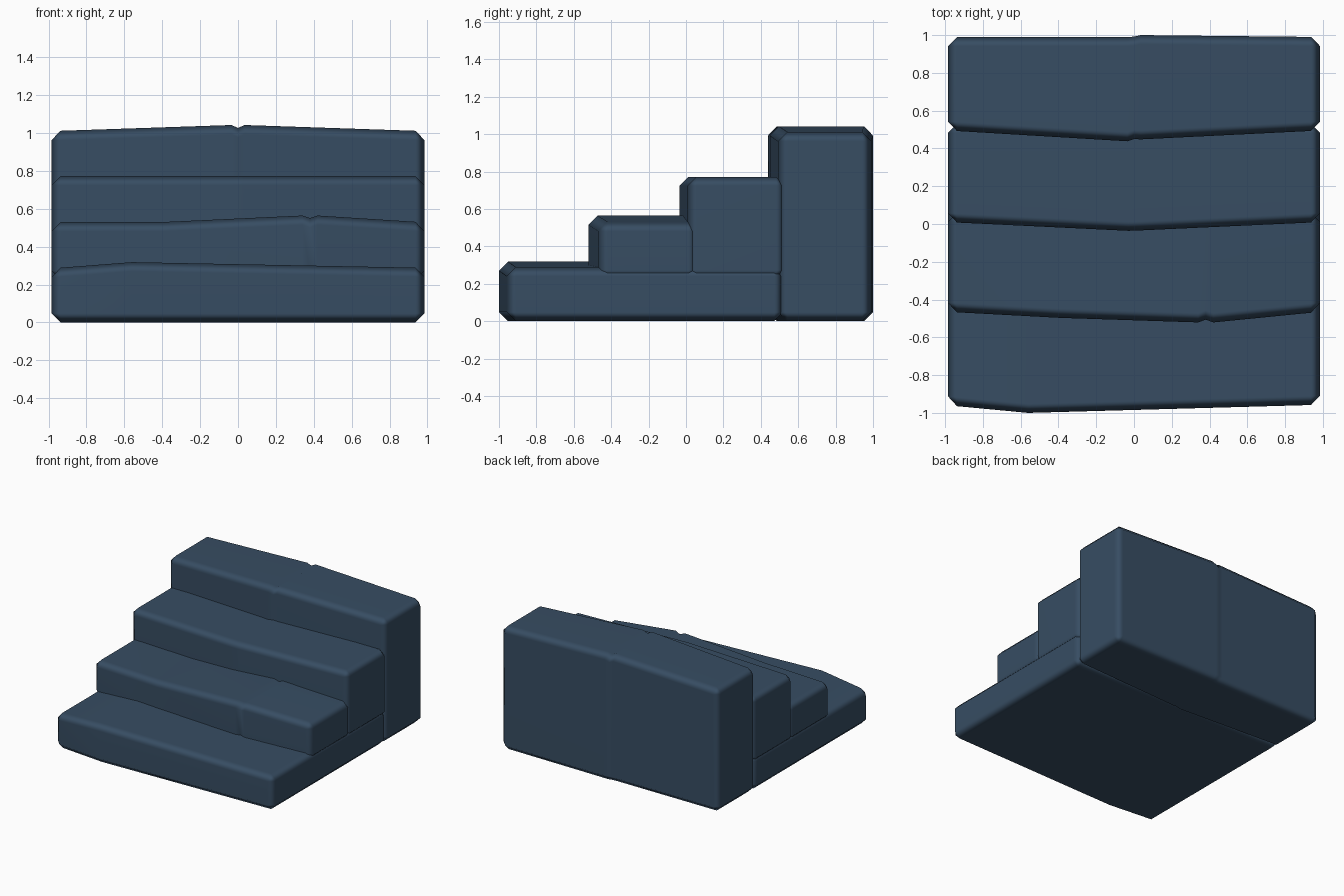
import bpy, bmesh

if "Cube" in bpy.data.objects:
    bpy.data.objects.remove(bpy.data.objects["Cube"])

stone = bpy.data.materials.new("slate_blue_stone")
stone.diffuse_color = (0.038, 0.074, 0.124, 1)
stone.use_nodes = True
stone.node_tree.nodes["Principled BSDF"].inputs["Base Color"].default_value = stone.diffuse_color

W = 0.985      # half width of every slab
CHAMFER = 0.048


def slab(name, z0, sections):
    """Loft box sections along x: (x, front_y, back_y, top_z), then chamfer the edges."""
    bm = bmesh.new()
    rings = [[bm.verts.new((x, yf, z0)), bm.verts.new((x, yb, z0)),
              bm.verts.new((x, yb, zt)), bm.verts.new((x, yf, zt))][:]
             for x, yf, yb, zt in sections]
    for a, b in zip(rings, rings[1:]):
        for i in range(4):
            j = (i + 1) % 4
            bm.faces.new((a[i], a[j], b[j], b[i]))
    bm.faces.new(rings[0])
    bm.faces.new(rings[-1])
    bmesh.ops.recalc_face_normals(bm, faces=bm.faces)
    me = bpy.data.meshes.new(name)
    bm.to_mesh(me)
    bm.free()
    ob = bpy.data.objects.new(name, me)
    bpy.context.collection.objects.link(ob)
    me.materials.append(stone)
    # chamfer only the box edges, not the gentle kinks
    bev = ob.modifiers.new("chamfer", 'BEVEL')
    bev.width = CHAMFER
    bev.segments = 1
    bev.limit_method = 'ANGLE'
    bev.angle_limit = 1.0
    bev.use_clamp_overlap = False
    for f in me.polygons:
        f.use_smooth = True
    wn = ob.modifiers.new("weighted_normals", 'WEIGHTED_NORMAL')
    wn.weight = 80
    return ob


# bottom step: bulges at the front left
slab("bottom_step", 0.0, [
    (-W, -0.96, 0.52, 0.285), (-0.56, -1.0, 0.52, 0.318), (W, -0.957, 0.52, 0.288)])

# second step: bulge with a small crack on the right
slab("second_step", 0.225, [
    (-W, -0.465, 0.06, 0.53), (-0.39, -0.497, 0.06, 0.53),
    (0.34, -0.521, 0.06, 0.564), (0.38, -0.506, 0.06, 0.551),
    (0.42, -0.521, 0.06, 0.564), (W, -0.465, 0.06, 0.528)])

# third step: bulges at the centre front
slab("third_step", 0.225, [
    (-W, 0.01, 0.53, 0.772), (-0.03, -0.036, 0.53, 0.772),
    (0.03, -0.034, 0.53, 0.772), (W, 0.01, 0.53, 0.772)])

# top step: tall back slab with a crack in the middle
slab("top_step", 0.0, [
    (-W, 0.495, 0.99, 1.01), (-0.035, 0.438, 0.99, 1.042),
    (0.0, 0.45, 0.992, 1.027), (0.035, 0.448, 1.0, 1.042),
    (W, 0.495, 0.99, 1.01)])
